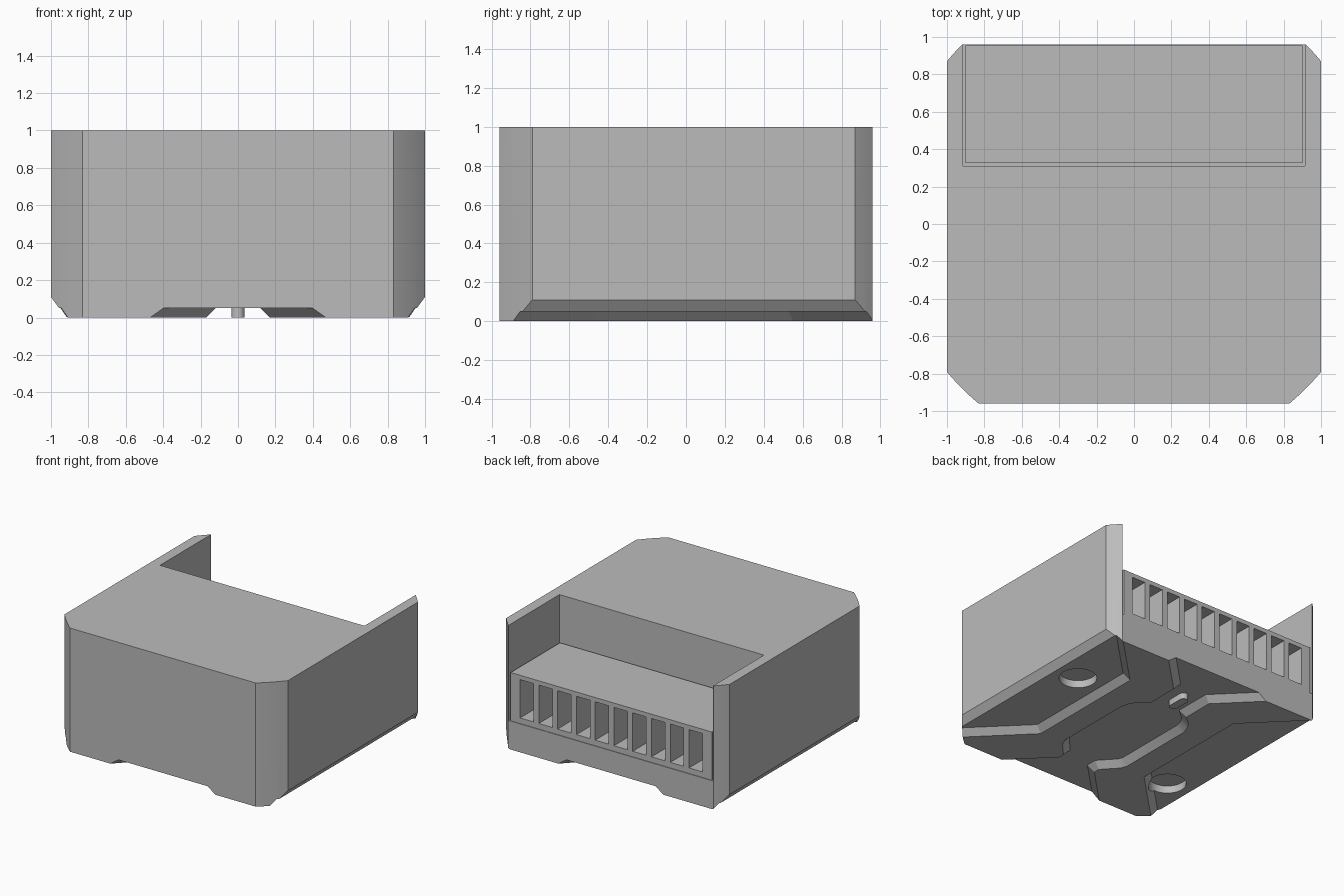
import bpy, bmesh, math
from mathutils import Vector

cube = bpy.data.objects.get("Cube")
if cube:
    bpy.data.objects.remove(cube, do_unlink=True)

grey = bpy.data.materials.new("light_grey")
grey.use_nodes = True
colour = (0.5, 0.5, 0.5, 1)
grey.diffuse_color = colour
grey.node_tree.nodes["Principled BSDF"].inputs["Base Color"].default_value = colour


def make(name, build):
    """Object from a function that fills a bmesh."""
    bm = bmesh.new()
    build(bm)
    bmesh.ops.recalc_face_normals(bm, faces=bm.faces)
    mesh = bpy.data.meshes.new(name)
    bm.to_mesh(mesh)
    bm.free()
    mesh.materials.append(grey)
    obj = bpy.data.objects.new(name, mesh)
    bpy.context.scene.collection.objects.link(obj)
    return obj


def loft(bm, low, high):
    """Closed solid between two matching outlines."""
    a = [bm.verts.new(p) for p in low]
    b = [bm.verts.new(p) for p in high]
    bm.faces.new(a)
    bm.faces.new(b)
    for i in range(len(a)):
        j = (i + 1) % len(a)
        bm.faces.new((a[i], a[j], b[j], b[i]))


def prism(bm, outline, z0, z1):
    loft(bm, [(x, y, z0) for x, y in outline], [(x, y, z1) for x, y in outline])


def box(bm, x0, x1, y0, y1, z0, z1):
    prism(bm, [(x0, y0), (x1, y0), (x1, y1), (x0, y1)], z0, z1)


def disc(cx, cy, r, n=64):
    return [(cx + r * math.cos(math.tau * i / n), cy + r * math.sin(math.tau * i / n))
            for i in range(n)]


def inset(outline, d):
    """Counter-clockwise outline moved inwards by d, with mitred corners."""
    pts = [Vector(p) for p in outline]
    result = []
    for i, p in enumerate(pts):
        e = (p - pts[i - 1]).normalized()
        f = (pts[(i + 1) % len(pts)] - p).normalized()
        m, n = Vector((-e.y, e.x)), Vector((-f.y, f.x))
        result.append(p + (m + n) * d / (1 + m.dot(n)))
    return result


def recess(bm, outline, depth=0.05):
    """Groove cutter with walls sloping inwards at 45 degrees."""
    loft(bm, [(*p, -depth) for p in inset(outline, -depth)],
         [(*p, depth) for p in inset(outline, depth)])


def boolean(obj, cutter, operation="DIFFERENCE"):
    mod = obj.modifiers.new(cutter.name, "BOOLEAN")
    mod.operation = operation
    mod.solver = "EXACT"
    mod.object = cutter
    bpy.context.view_layer.objects.active = obj
    obj.select_set(True)
    bpy.ops.object.modifier_apply(modifier=mod.name)
    bpy.data.objects.remove(cutter, do_unlink=True)


# Housing: box with sloped lower sides, trimmed by a large round corner cylinder
def housing_shape(bm):
    half = [(0.92, 0), (1, 0.11), (1, 1)]
    section = half + [(-x, z) for x, z in reversed(half)]
    loft(bm, [(x, -0.96, z) for x, z in section], [(x, 0.96, z) for x, z in section])


housing = make("housing", housing_shape)
boolean(housing, make("corner_trim", lambda bm: prism(bm, disc(0, 0.04, 1.3, 160), -0.5, 1.5)),
        "INTERSECT")

# Terminal bay at the upper back
boolean(housing, make("bay_cutter", lambda bm: box(bm, -0.915, 0.915, 0.31, 1.2, 0.23, 1.2)))

# Underside: waisted channel from front to back
side = [(0.71, -1.2), (0.17, -0.66), (0.17, -0.61), (0.28, -0.49), (0.3, -0.44), (0.3, 0.2),
        (0.28, 0.28), (0.24, 0.34), (0.17, 0.4), (0.17, 0.66), (0.71, 1.2)]
channel = side + [(-x, y) for x, y in reversed(side)]
boolean(housing, make("channel_cutter", lambda bm: recess(bm, channel)))

# Underside: a flared recess on each side
flare = [(0.5, -0.48), (1.3, -1.28), (1.3, 1.35), (0.5, 0.55)]
mirrored = [(-x, y) for x, y in reversed(flare)]
for name, outline in (("left", flare), ("right", mirrored)):
    boolean(housing, make(name + "_recess_cutter", lambda bm: recess(bm, outline)))

# Underside: two round pockets set diagonally
for cx, cy in ((0.76, 0.26), (-0.75, -0.51)):
    boolean(housing, make("pocket_cutter", lambda bm: prism(bm, disc(cx, cy, 0.14), -0.1, 0.11)))

# Terminal block with ten wire openings
block = make("terminal_block", lambda bm: box(bm, -0.9, 0.9, 0.325, 0.955, 0.225, 0.62))


def openings(bm):
    for i in range(10):
        x = (i - 4.5) * 0.168
        box(bm, x - 0.06, x + 0.06, 0.6, 1.1, 0.275, 0.585)


boolean(block, make("opening_cutter", openings))

# Small rounded key under the base
key_outline = [(x, y + (0.57 if y > 0 else 0.46)) for x, y in
               [(0.035 * math.cos(math.tau * (i + 0.5) / 24),
                 0.035 * math.sin(math.tau * (i + 0.5) / 24)) for i in range(24)]]
key = make("locating_key", lambda bm: prism(bm, key_outline, 0, 0.06))

# Smooth the curved walls, keep the edges crisp
bpy.ops.object.select_all(action="DESELECT")
for obj in (housing, block, key):
    obj.select_set(True)
bpy.context.view_layer.objects.active = housing
bpy.ops.object.shade_smooth_by_angle(angle=math.radians(20))
